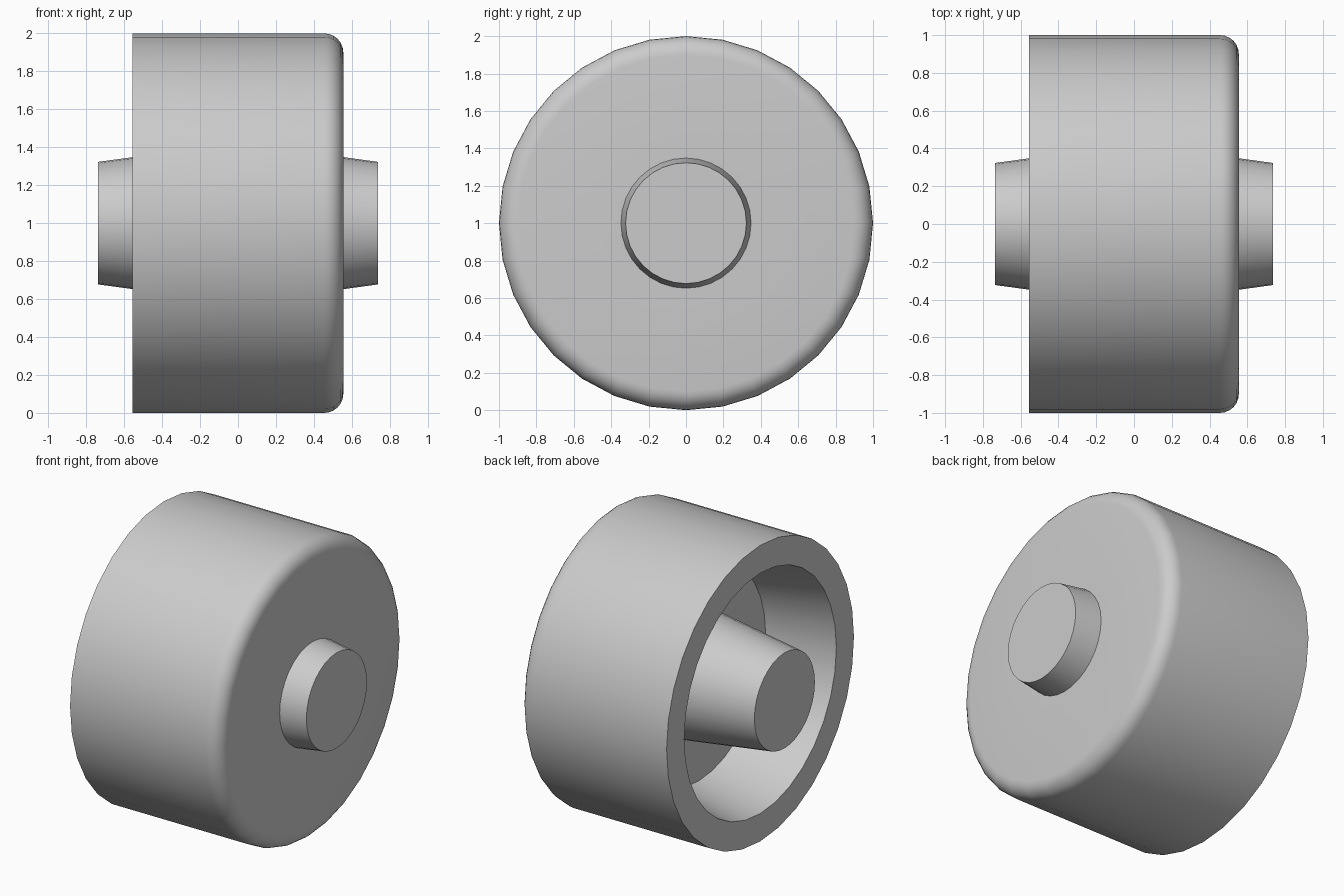
import bpy, bmesh, math
from mathutils import Vector

if "Cube" in bpy.data.objects:
    bpy.data.objects.remove(bpy.data.objects["Cube"])

SIDES = 32


def lathe_x(name, profile, centre_z):
    """Spin an (x, radius) profile around the x axis into a closed solid."""
    bm = bmesh.new()
    verts = [bm.verts.new((x, r, 0)) for x, r in profile]
    edges = [bm.edges.new(pair) for pair in zip(verts, verts[1:])]
    bmesh.ops.spin(bm, geom=verts + edges, cent=(0, 0, 0), axis=(1, 0, 0),
                   angle=math.tau, steps=SIDES, use_duplicate=False)
    bmesh.ops.remove_doubles(bm, verts=bm.verts, dist=1e-4)
    bmesh.ops.recalc_face_normals(bm, faces=bm.faces)
    bmesh.ops.translate(bm, verts=bm.verts, vec=Vector((0, 0, centre_z)))
    mesh = bpy.data.meshes.new(name)
    bm.to_mesh(mesh)
    bm.free()
    obj = bpy.data.objects.new(name, mesh)
    bpy.context.collection.objects.link(obj)
    bpy.context.view_layer.objects.active = obj
    obj.select_set(True)
    bpy.ops.object.shade_smooth_by_angle(angle=math.radians(30))
    obj.select_set(False)
    return obj


HALF, TIP, R, FILLET = 0.555, 0.737, 1.0, 0.1
FLOOR_X = -0.095

# Tapered hub on the open side, recess floor, drafted wall and rim
profile = [(-TIP, 0), (-TIP, 0.323), (FLOOR_X, 0.41),
           (FLOOR_X, 0.715), (-HALF, 0.812), (-HALF, R)]

# Tread and rounded shoulder
for i in range(7):
    a = math.pi / 2 * i / 6
    profile.append((HALF - FILLET + FILLET * math.sin(a),
                    R - FILLET + FILLET * math.cos(a)))

# Flat outer face and short tapered stub
profile += [(HALF, 0.348), (TIP, 0.323), (TIP, 0)]

lathe_x("wheel", profile, R)
